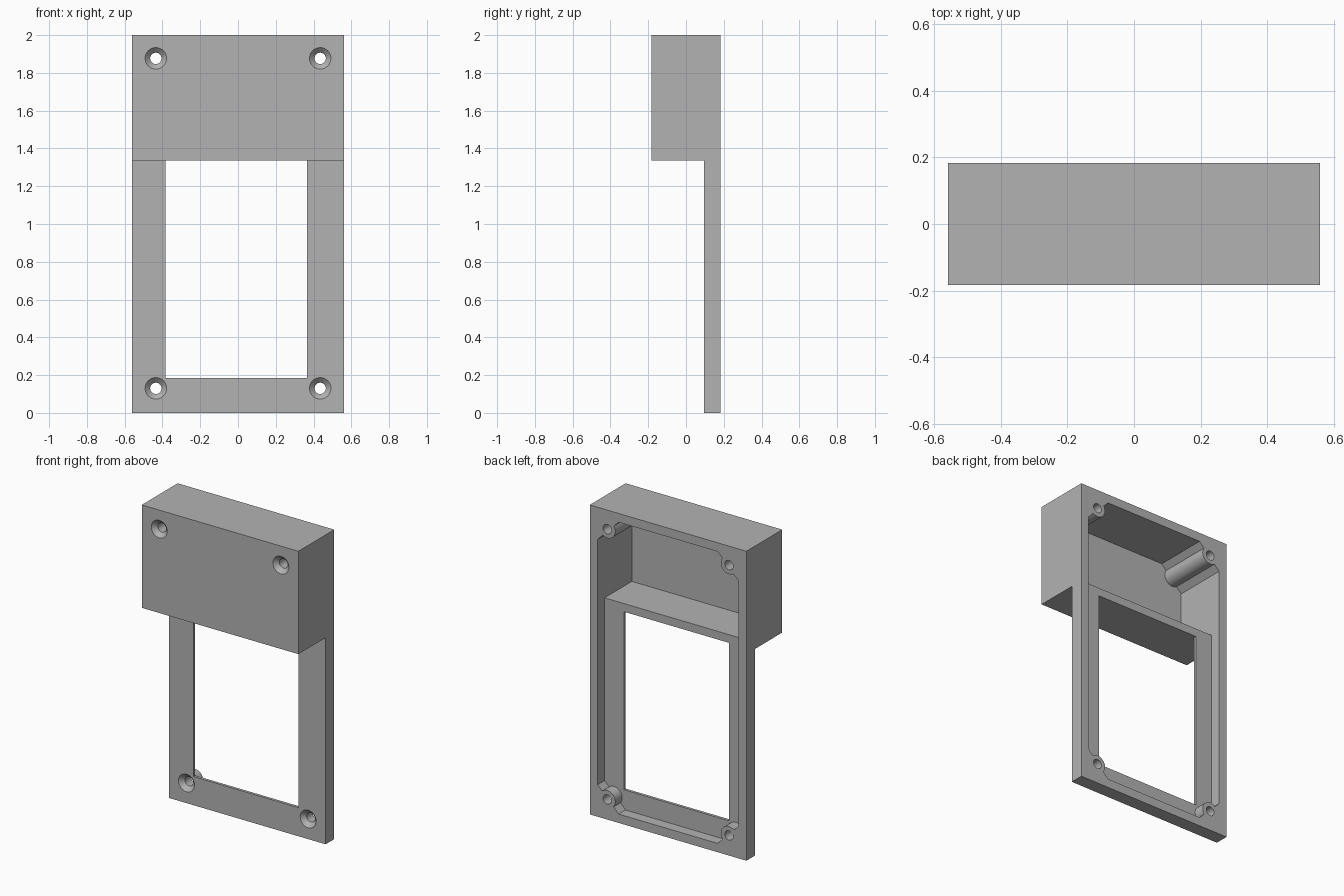
import bpy, bmesh, math
from mathutils import Vector

if "Cube" in bpy.data.objects:
    bpy.data.objects.remove(bpy.data.objects["Cube"])

# Overall sizes
HALF_W, HEIGHT, HALF_D = 0.56, 2.0, 0.183
WALL, SKIN = 0.057, 0.018
PLATE_Y, BLOCK_Z = 0.095, 1.335
IN_X, IN_LOW, IN_TOP = HALF_W - WALL, WALL, HEIGHT - WALL
SCREW_X, SCREW_LOW, SCREW_TOP = 0.435, 0.13, 1.877
BOSS_R, HOLE_R, SINK_R, CORNER = 0.058, 0.03, 0.057, 0.15

grey = bpy.data.materials.new("plain grey")
grey.use_nodes = True
colour = (0.45, 0.45, 0.45, 1)
grey.diffuse_color = colour
grey.node_tree.nodes["Principled BSDF"].inputs["Base Color"].default_value = colour


def make_object(name, bm):
    bmesh.ops.recalc_face_normals(bm, faces=bm.faces)
    mesh = bpy.data.meshes.new(name)
    bm.to_mesh(mesh)
    bm.free()
    mesh.materials.append(grey)
    obj = bpy.data.objects.new(name, mesh)
    bpy.context.collection.objects.link(obj)
    return obj


def prism(name, points, offset):
    """Extrude a closed outline along the offset vector."""
    bm = bmesh.new()
    face = bm.faces.new([bm.verts.new(p) for p in points])
    new = bmesh.ops.extrude_face_region(bm, geom=[face])["geom"]
    verts = [v for v in new if isinstance(v, bmesh.types.BMVert)]
    bmesh.ops.translate(bm, verts=verts, vec=offset)
    return make_object(name, bm)


def upright(name, outline, y0, y1):
    """Extrude an x-z outline from y0 to y1."""
    return prism(name, [(x, y0, z) for x, z in outline], (0, y1 - y0, 0))


def rect(x0, x1, z0, z1):
    return [(x0, z0), (x1, z0), (x1, z1), (x0, z1)]


def boss_corner(sx, sz):
    """Diagonal web with a round screw boss bulging out of it."""
    corner = Vector((sx * IN_X, IN_TOP if sz > 0 else IN_LOW))
    centre = Vector((sx * SCREW_X, SCREW_TOP if sz > 0 else SCREW_LOW))
    start = corner - Vector((sx * CORNER, 0))
    end = corner - Vector((0, sz * CORNER))
    along = (end - start).normalized()
    inward = Vector((-sx, -sz)).normalized()
    gap = (start - centre).dot(inward)
    tilt = math.asin(gap / BOSS_R)
    pts = [start]
    steps = 16
    for i in range(steps + 1):
        a = tilt + (math.pi - 2 * tilt) * i / steps
        pts.append(centre + BOSS_R * (inward * math.sin(a) - along * math.cos(a)))
    return pts + [end]


def screw_cutter(x, z, front):
    """Through hole with a countersunk mouth on the front."""
    depth, segs = 0.027, 32
    over = 0.01
    flare = SINK_R + over * (SINK_R - HOLE_R) / depth
    rings = [(flare, front - over), (HOLE_R, front + depth), (HOLE_R, HALF_D + over)]
    bm = bmesh.new()
    loops = []
    for r, y in rings:
        loops.append([bm.verts.new((x + r * math.cos(math.tau * i / segs), y,
                                    z + r * math.sin(math.tau * i / segs)))
                      for i in range(segs)])
    for a, b in zip(loops, loops[1:]):
        for i in range(segs):
            j = (i + 1) % segs
            bm.faces.new((a[i], a[j], b[j], b[i]))
    bm.faces.new(loops[0])
    bm.faces.new(loops[-1])
    return make_object("screw_cutter", bm)


# Solid case: thin lower plate with a deep upper block
side = [(HALF_D, 0), (HALF_D, HEIGHT), (-HALF_D, HEIGHT),
        (-HALF_D, BLOCK_Z), (PLATE_Y, BLOCK_Z), (PLATE_Y, 0)]
case = prism("case_body", [(-HALF_W, y, z) for y, z in side], (2 * HALF_W, 0, 0))

# Rear recess, deep upper cavity and display window
top = boss_corner(1, 1)[::-1] + boss_corner(-1, 1)
low = boss_corner(-1, -1)[::-1] + boss_corner(1, -1)
shelf = BLOCK_Z + WALL - 0.004
cutters = [
    upright("recess_cutter", top + low, PLATE_Y + SKIN, HALF_D + 0.02),
    upright("cavity_cutter", top + [(-IN_X, shelf), (IN_X, shelf)],
            SKIN - HALF_D, HALF_D + 0.02),
    upright("window_cutter", rect(-0.385, 0.365, 0.185, BLOCK_Z),
            PLATE_Y - 0.02, PLATE_Y + SKIN + 0.02),
]

# Four countersunk screw holes
for sx in (-1, 1):
    cutters.append(screw_cutter(sx * SCREW_X, SCREW_TOP, -HALF_D))
    cutters.append(screw_cutter(sx * SCREW_X, SCREW_LOW, PLATE_Y))

bpy.context.view_layer.objects.active = case
for cutter in cutters:
    cutter.hide_render = True
    mod = case.modifiers.new("cut", "BOOLEAN")
    mod.operation = "DIFFERENCE"
    mod.solver = "EXACT"
    mod.object = cutter
    bpy.ops.object.modifier_apply(modifier=mod.name)
    bpy.data.objects.remove(cutter)

# Smooth the round bosses and holes, keep the edges crisp
bpy.ops.object.select_all(action="DESELECT")
case.select_set(True)
bpy.ops.object.shade_smooth_by_angle(angle=math.radians(30))
